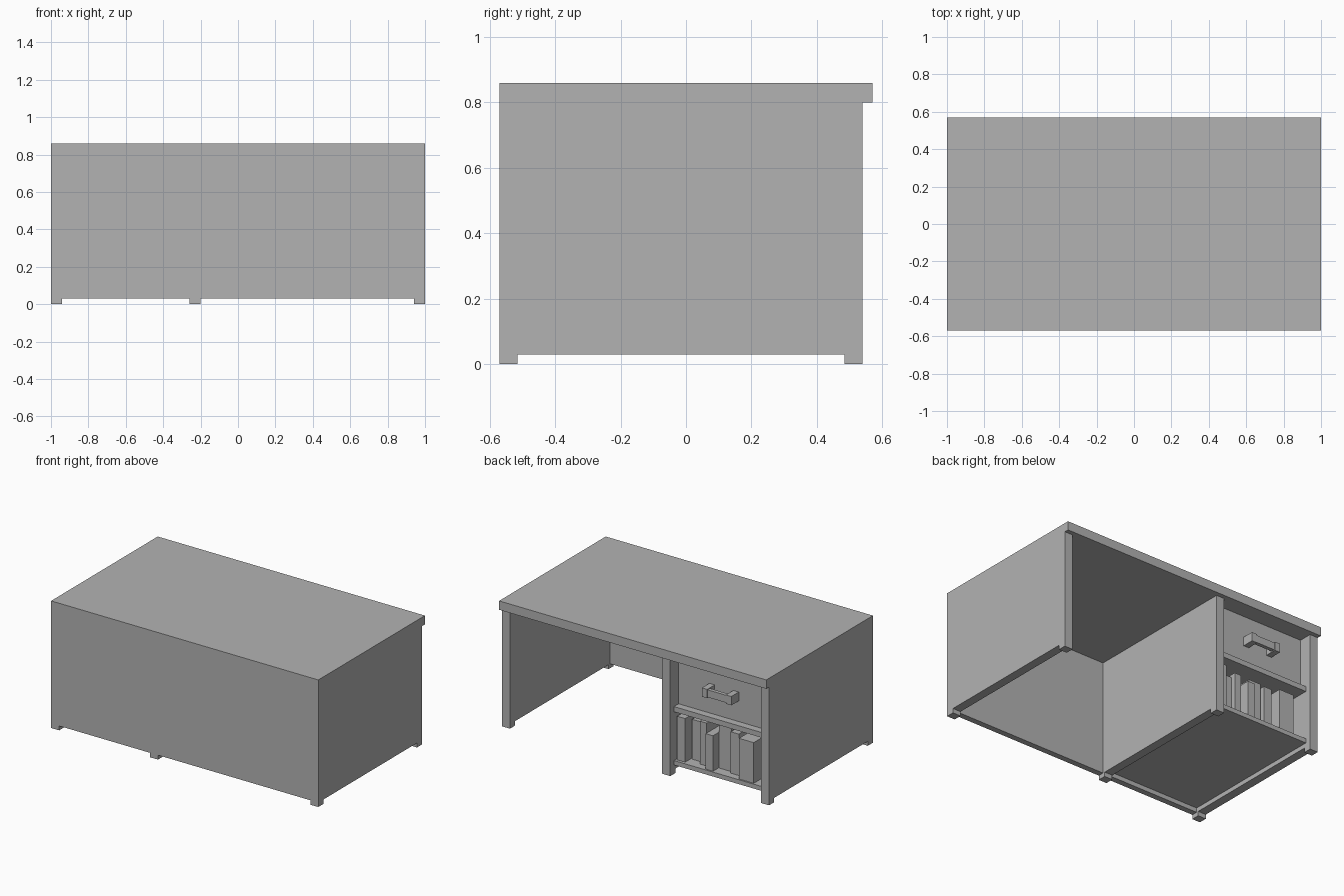
import bpy

cube = bpy.data.objects.get("Cube")
if cube:
    bpy.data.objects.remove(cube, do_unlink=True)

grey = bpy.data.materials.new("plain_grey")
grey.use_nodes = True
COLOUR = (0.45, 0.45, 0.45, 1)
grey.diffuse_color = COLOUR
grey.node_tree.nodes["Principled BSDF"].inputs["Base Color"].default_value = COLOUR


def box(name, xs, ys, zs):
    """Box spanning the given (min, max) ranges."""
    bpy.ops.mesh.primitive_cube_add(size=1)
    ob = bpy.context.object
    ob.name = name
    ob.location = [(r[0] + r[1]) / 2 for r in (xs, ys, zs)]
    ob.scale = [r[1] - r[0] for r in (xs, ys, zs)]
    bpy.ops.object.transform_apply(location=True, rotation=False, scale=True)
    ob.data.materials.append(grey)
    return ob


FRONT, REAR, TOP = -0.57, 0.54, 0.80
LIFT, THICK, FOOT = 0.03, 0.06, 0.055
INNER = FRONT + 0.04          # inside face of the front panel

# Desktop, overhanging at the open side
box("desktop", (-1, 1), (FRONT, 0.57), (TOP, 0.86))

# Front panel
box("front_panel", (-1, 1), (FRONT, INNER), (LIFT, TOP))

# Upright panels, each on two feet
for name, x in (("right", -1), ("middle", -0.26), ("left", 0.94)):
    box(name + "_panel", (x, x + THICK), (INNER, REAR), (LIFT, TOP))
    box(name + "_front_foot", (x, x + THICK), (FRONT, FRONT + FOOT), (0, LIFT))
    box(name + "_rear_foot", (x, x + THICK), (REAR - FOOT, REAR), (0, LIFT))

# Cabinet shelves and drawer
BAY = (-0.94, -0.26)
box("bottom_shelf", BAY, (INNER, 0.50), (0.06, 0.09))
box("middle_shelf", BAY, (INNER, 0.50), (0.42, 0.455))
box("drawer", BAY, (INNER, 0.45), (0.455, TOP))

# Drawer handle
for side, x in (("right", -0.71), ("left", -0.53)):
    box(side + "_handle_post", (x, x + 0.04), (0.45, 0.53), (0.595, 0.655))
box("handle_bar", (-0.67, -0.53), (0.50, 0.525), (0.60, 0.65))

# Books: left edge, width, spine position, top height
books = [
    (-0.27, 0.06, 0.48, 0.385),
    (-0.34, 0.08, 0.42, 0.36),
    (-0.42, 0.05, 0.45, 0.38),
    (-0.49, 0.055, 0.49, 0.33),
    (-0.55, 0.09, 0.43, 0.39),
    (-0.65, 0.06, 0.45, 0.37),
    (-0.74, 0.11, 0.49, 0.365),
]
for i, (x, width, spine, height) in enumerate(books):
    box(f"book_{i + 1}", (x - width, x), (0.20, spine), (0.09, height))
